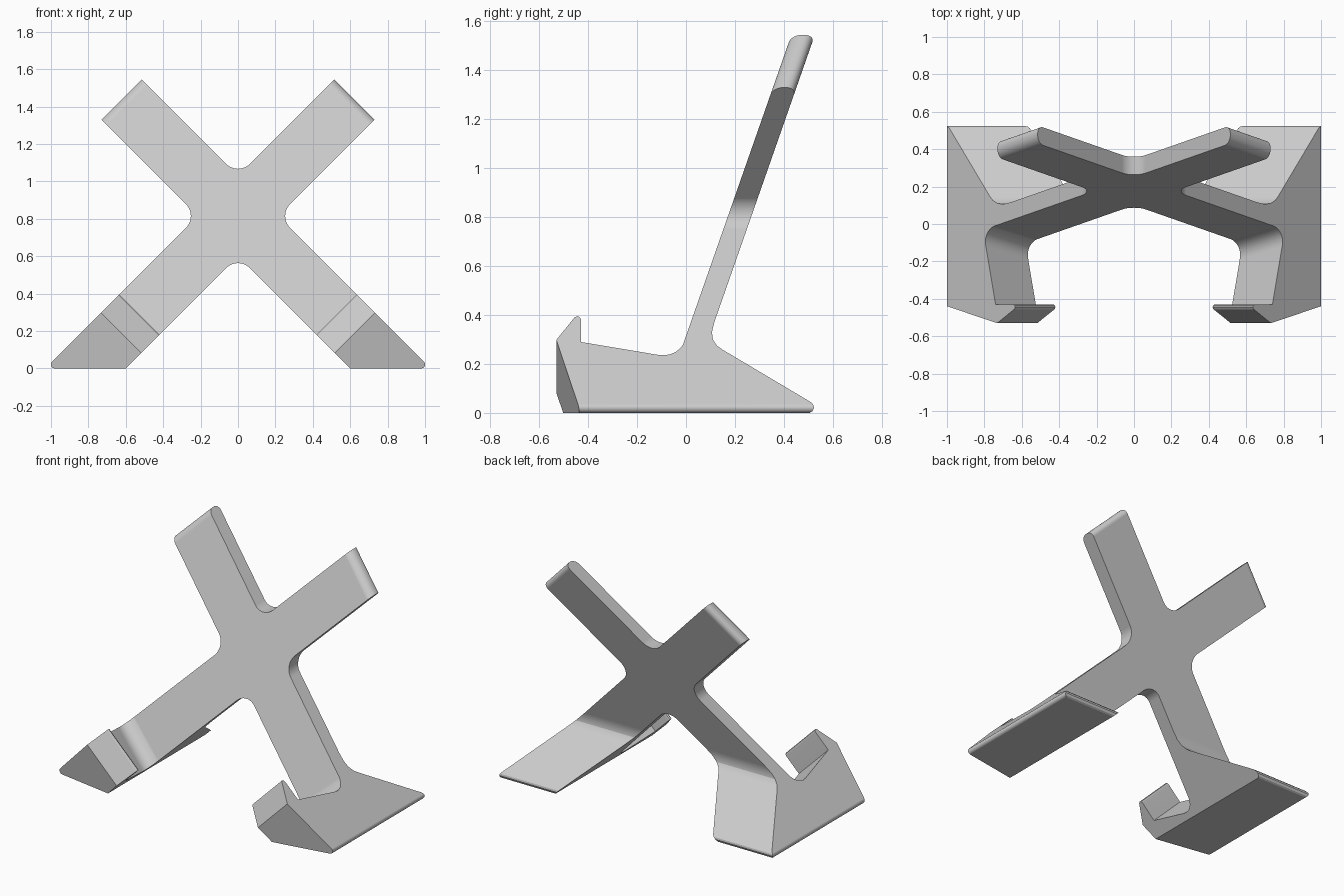
import bpy, bmesh, math
from mathutils import Vector

if "Cube" in bpy.data.objects:
    bpy.data.objects.remove(bpy.data.objects["Cube"])


def loft(name, ring_a, ring_b):
    """Closed solid between two matching rings of points."""
    bm = bmesh.new()
    a = [bm.verts.new(p) for p in ring_a]
    b = [bm.verts.new(p) for p in ring_b]
    bm.faces.new(a)
    bm.faces.new(b)
    for i in range(len(a)):
        j = (i + 1) % len(a)
        bm.faces.new((a[i], a[j], b[j], b[i]))
    bmesh.ops.recalc_face_normals(bm, faces=bm.faces)
    mesh = bpy.data.meshes.new(name)
    bm.to_mesh(mesh)
    bm.free()
    obj = bpy.data.objects.new(name, mesh)
    bpy.context.collection.objects.link(obj)
    return obj


def arc(cx, cz, r, start, end, steps):
    angles = [math.radians(start + (end - start) * i / steps) for i in range(steps + 1)]
    return [(cx + r * math.cos(t), cz + r * math.sin(t)) for t in angles]


def combine(target, tool, operation):
    mod = target.modifiers.new(operation.lower(), 'BOOLEAN')
    mod.operation = operation
    mod.solver = 'EXACT'
    mod.object = tool
    bpy.context.view_layer.objects.active = target
    bpy.ops.object.modifier_apply(modifier=mod.name)
    bpy.data.objects.remove(tool)


# Cross outline: right half from bottom notch to top notch, then mirrored
MID, HALF, NOTCH = 0.815, 0.215, 0.09
OUTER = MID + HALF
gap = NOTCH * math.sqrt(2)
toe = 0.021
right = arc(0, MID - HALF - gap, NOTCH, 90, 45, 6)
right += [(MID - HALF, 0)]
right += arc(OUTER - 2.414 * toe, toe, toe, -90, 45, 8)
right += arc(HALF + gap, MID, NOTCH, 225, 135, 12)
right += [(0.73, 1.33), (0.515, 1.545)]
right += arc(0, MID + HALF + gap, NOTCH, 315, 270, 6)
outline = right + [(-x, z) for x, z in right[-2:0:-1]]
cross = loft("cross_cutter", [(x, -1, z) for x, z in outline],
             [(x, 1, z) for x, z in outline])

# Leaning panel with the rear foot wedge, a side profile along x
LEAN, FRONT, BACK = 0.35, -0.11, -0.014
profile = [(LEAN * -0.1 + FRONT, -0.1), (0.505, -0.1), (0.505, 0), (0.516, 0.006),
           (0.523, 0.02), (0.521, 0.032), (0.512, 0.043),
           (0.15, 0.258), (0.126, 0.275), (0.11, 0.3), (0.106, 0.33),
           (LEAN * 0.37 + BACK, 0.37), (LEAN * 1.7 + BACK, 1.7), (LEAN * 1.7 + FRONT, 1.7)]
stand = loft("stand", [(-1.2, y, z) for y, z in profile],
             [(1.2, y, z) for y, z in profile])

# Front foot: ledge and hook, drawn on the outer leg edge and swept across the leg
hook = [(-0.396, -0.1), (-0.53, 0.298), (-0.464, 0.38), (-0.456, 0.39), (-0.445, 0.395),
        (-0.435, 0.392), (-0.43, 0.383), (-0.43, 0.29)]
p0, p1, p2 = Vector((-0.12, 0.238)), Vector((-0.029, 0.223)), Vector((0.003, 0.31))
fillet = []
for i in range(9):
    t = i / 8
    fillet.append(tuple(p0 * (1 - t) ** 2 + p1 * 2 * t * (1 - t) + p2 * t * t))
fillet += [(0.03, 0.31), (0.03, -0.1)]
across = Vector((0.5, 0, 0.5))
along_crease = Vector((1.117, LEAN, 1)) / 2.117


def foot_ring(side, level):
    ring = []
    for points, direction in ((hook, across), (fillet, along_crease)):
        for y, z in points:
            p = Vector((OUTER - z, y, z)) + direction * (level - OUTER)
            ring.append((p.x * side, p.y, p.z))
    return ring


for side in (1, -1):
    combine(stand, loft("front_foot", foot_ring(side, 0.55), foot_ring(side, 1.1)), 'UNION')
combine(stand, cross, 'INTERSECT')

# Clean up and round the ends of the upper arms
bm = bmesh.new()
bm.from_mesh(stand.data)
bmesh.ops.remove_doubles(bm, verts=bm.verts, dist=0.0003)
bmesh.ops.dissolve_limit(bm, angle_limit=math.radians(0.5), verts=bm.verts, edges=bm.edges)
ends = [e for e in bm.edges if e.calc_length() > 0.2
        and all(abs(v.co.x) + v.co.z > 2.05 for v in e.verts)]
bmesh.ops.bevel(bm, geom=ends, offset=0.042, offset_type='OFFSET', segments=8,
                profile=0.5, affect='EDGES', clamp_overlap=True)
bmesh.ops.recalc_face_normals(bm, faces=bm.faces)
bm.to_mesh(stand.data)
bm.free()

# Single grey finish
grey = bpy.data.materials.new("light_grey")
grey.use_nodes = True
colour = (0.6, 0.6, 0.6, 1)
grey.diffuse_color = colour
grey.node_tree.nodes["Principled BSDF"].inputs["Base Color"].default_value = colour
stand.data.materials.clear()
stand.data.materials.append(grey)
for poly in stand.data.polygons:
    poly.material_index = 0

bpy.ops.object.select_all(action='DESELECT')
stand.select_set(True)
bpy.context.view_layer.objects.active = stand
bpy.ops.object.shade_smooth_by_angle(angle=math.radians(25))
weighted = stand.modifiers.new("weighted_normals", 'WEIGHTED_NORMAL')
weighted.keep_sharp = True
